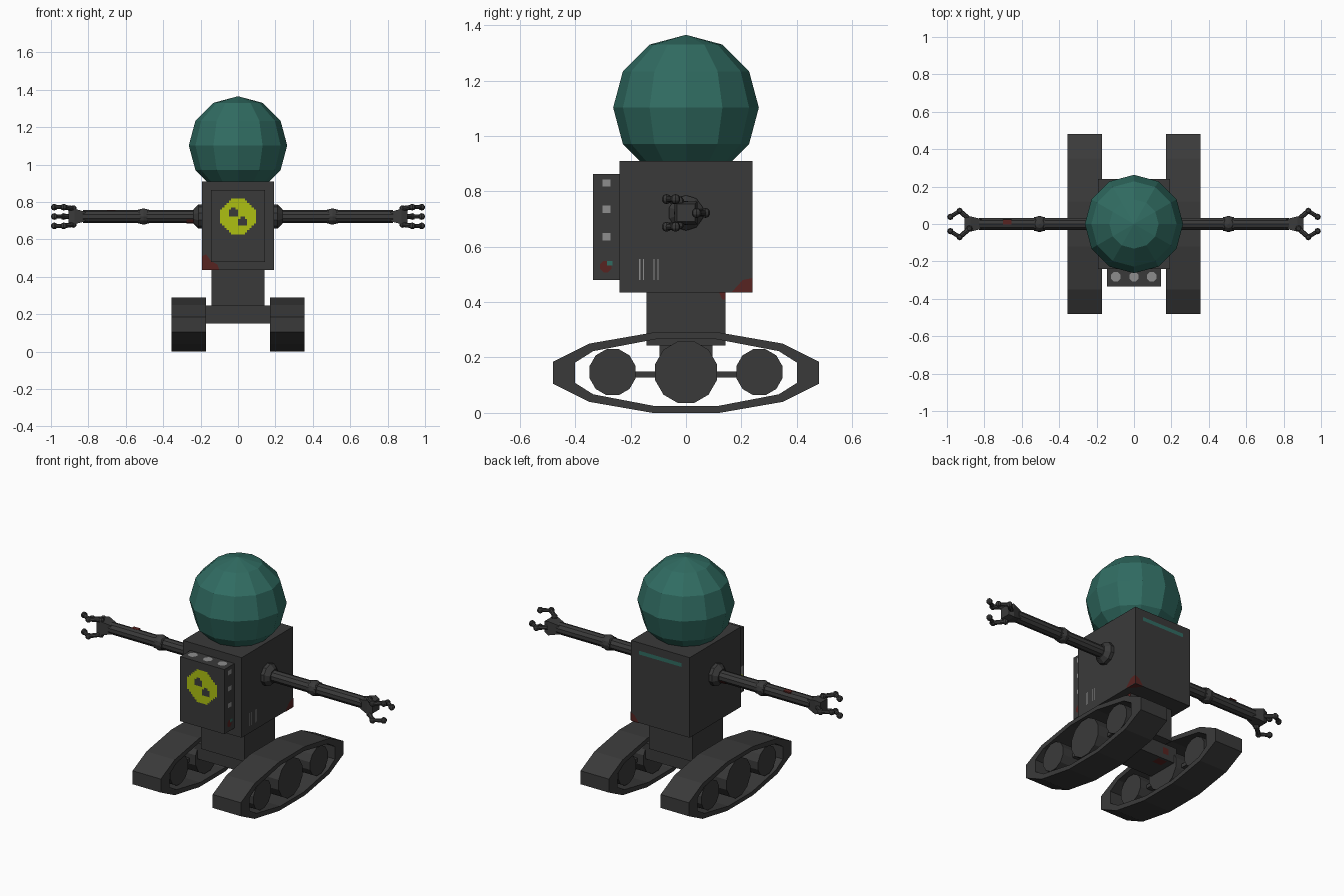
import bpy, bmesh, math
from mathutils import Vector

if "Cube" in bpy.data.objects:
    bpy.data.objects.remove(bpy.data.objects["Cube"])


def material(name, r, g, b):
    m = bpy.data.materials.new(name)
    m.diffuse_color = (r, g, b, 1)
    m.use_nodes = True
    m.node_tree.nodes["Principled BSDF"].inputs["Base Color"].default_value = m.diffuse_color
    return m


DARK = material("dark_metal", 0.042, 0.042, 0.042)
TEAL = material("teal_glass", 0.030, 0.150, 0.122)
YELLOW = material("warning_yellow", 0.42, 0.53, 0.006)
RED = material("rust_red", 0.095, 0.017, 0.015)
GREY = material("light_grey", 0.27, 0.27, 0.27)


def finish(name, bm, mat):
    me = bpy.data.meshes.new(name)
    bm.to_mesh(me)
    bm.free()
    me.materials.append(mat)
    ob = bpy.data.objects.new(name, me)
    bpy.context.collection.objects.link(ob)
    return ob


def box(name, x0, x1, y0, y1, z0, z1, mat=DARK):
    bm = bmesh.new()
    bmesh.ops.create_cube(bm, size=1)
    for v in bm.verts:
        v.co = Vector(((x0 + x1) / 2 + v.co.x * (x1 - x0),
                       (y0 + y1) / 2 + v.co.y * (y1 - y0),
                       (z0 + z1) / 2 + v.co.z * (z1 - z0)))
    bmesh.ops.recalc_face_normals(bm, faces=bm.faces)
    return finish(name, bm, mat)


def rod(name, a, b, r1, r2=None, sides=10, turn=0.0, mat=DARK):
    """Cylinder or cone from point a to point b."""
    a, b = Vector(a), Vector(b)
    bm = bmesh.new()
    bmesh.ops.create_cone(bm, cap_ends=True, segments=sides, radius1=r1,
                          radius2=r1 if r2 is None else r2, depth=(b - a).length)
    rot = (b - a).to_track_quat('Z', 'Y')
    ct, st = math.cos(turn), math.sin(turn)
    for v in bm.verts:
        x, y, z = v.co
        v.co = rot @ Vector((x * ct - y * st, x * st + y * ct, z)) + (a + b) / 2
    return finish(name, bm, mat)


def ball(name, c, r, u=12, v=6, mat=DARK):
    bm = bmesh.new()
    bmesh.ops.create_uvsphere(bm, u_segments=u, v_segments=v, radius=r)
    bmesh.ops.translate(bm, verts=bm.verts, vec=c)
    return finish(name, bm, mat)


def decal(name, axis, at, polys, mat):
    """Flat painted plates; axis is the signed facing direction, such as '+x'."""
    sign = 1 if axis[0] == '+' else -1
    k = 'xyz'.index(axis[1])
    bm = bmesh.new()
    for pts in polys:
        vs = []
        for p in pts:
            co = list(p)
            co.insert(k, at + sign * 0.0025)
            vs.append(bm.verts.new(co))
        f = bm.faces.new(vs)
        f.normal_update()
        if f.normal[k] * sign < 0:
            f.normal_flip()
    return finish(name, bm, mat)


def rect(u, v, w, h):
    return [(u - w, v - h), (u + w, v - h), (u + w, v + h), (u - w, v + h)]


def disc(u, v, r, n=8):
    return [(u + r * math.cos(math.tau * (i + .5) / n),
             v + r * math.sin(math.tau * (i + .5) / n)) for i in range(n)]


def emblem(u, v, size, cells=16):
    """Stepped diamond with two round holes."""
    step = 2 * size / cells
    out = []
    for i in range(cells):
        for j in range(cells):
            a, b = -size + (i + .5) * step, -size + (j + .5) * step
            p, q = a / size, b / size
            if abs(p) + abs(q) > 1.32:
                continue
            if math.hypot(p + .25, q - .22) < .26 or math.hypot(p - .24, q + .28) < .26:
                continue
            out.append(rect(u + a, v + b, step / 2, step / 2))
    return out


# Head, torso and base
ball("head", (0, 0, 1.102), 0.263, mat=TEAL)
box("torso", -.192, .192, -.24, .24, .435, .91)
box("chest_box", -.145, .145, -.335, -.24, .48, .863)
box("waist", -.143, .143, -.143, .143, .243, .436)
box("cross_beam", -.22, .22, -.095, .095, .15, .245)


def loop(q):
    up = q + [(-y, z) for y, z in reversed(q)]
    return up + [(y, -z) for y, z in reversed(up)]


# Tracks and wheels
OUTER = loop([(.48, .04), (.35, .105), (.12, .145)])
INNER = loop([(.40, .037), (.335, .078), (.11, .121)])
for s, side in ((1, "right"), (-1, "left")):
    bm = bmesh.new()
    rings = [[bm.verts.new((s * x, y, z + .145)) for y, z in prof]
             for x, prof in ((.17, OUTER), (.355, OUTER), (.355, INNER), (.17, INNER))]
    n = len(OUTER)
    for k in range(4):
        a, b = rings[k], rings[(k + 1) % 4]
        for i in range(n):
            j = (i + 1) % n
            bm.faces.new((a[i], a[j], b[j], b[i]))
    bmesh.ops.recalc_face_normals(bm, faces=bm.faces)
    finish(side + "_track", bm, DARK)
    for label, y, r in (("front", -.265, .086), ("middle", 0, .115), ("back", .265, .086)):
        rod(f"{side}_{label}_wheel", (s * .20, y, .147), (s * .345, y, .147),
            r, sides=12, turn=math.pi / 12)
    xs = sorted((s * .24, s * .28))
    box(side + "_wheel_rail", *xs, -.265, .265, .128, .15)

    # Arms
    Z = .722
    rod(side + "_shoulder_collar", (s * .185, 0, Z), (s * .212, 0, Z), .064)
    rod(side + "_shoulder_cap", (s * .212, 0, Z), (s * .238, 0, Z), .064, .04)
    rod(side + "_arm", (s * .2, 0, Z), (s * .83, 0, Z), .034)
    rod(side + "_elbow", (s * .475, 0, Z), (s * .535, 0, Z), .038)
    ball(side + "_elbow_ball", (s * .505, 0, Z), .044, 10, 6)
    rod(side + "_palm", (s * .815, 0, Z), (s * .875, 0, Z), .036, .058,
        sides=4, turn=math.pi / 4)
    rod(side + "_palm_end", (s * .875, 0, Z), (s * .905, 0, Z), .058, .045,
        sides=4, turn=math.pi / 4)
    # Two fingers and an opposing thumb
    for label, d, dz in (("upper_finger", -1, .05), ("lower_finger", -1, -.05), ("thumb", 1, 0)):
        root = (s * .88, d * .025, Z + dz * .85)
        knuckle = (s * .932, d * .07, Z + dz)
        tip = (s * .982, d * .038, Z + dz)
        rod(f"{side}_{label}_base", root, knuckle, .013, sides=8)
        rod(f"{side}_{label}_end", knuckle, tip, .011, sides=8)
        for j, p, r in (("root", root, .018), ("knuckle", knuckle, .018), ("tip", tip, .018)):
            ball(f"{side}_{label}_{j}", p, r, 8, 5)

# Chest markings
decal("chest_emblem", '-y', -.335, emblem(0, .722, .097), YELLOW)
decal("top_buttons", '+z', .863, [disc(x, -.282, .027) for x in (-.098, 0, .095)], GREY)
decal("side_buttons", '+x', .145, [rect(-.287, z, .015, .013) for z in (.83, .735, .636)], GREY)
decal("side_rust_spot", '+x', .145, [disc(-.29, .528, .022)], RED)
decal("side_teal_spot", '+x', .146, [rect(-.275, .54, .01, .008)], TEAL)
decal("side_screen", '-x', -.145, [rect(-.2875, .568, .04, .068)], GREY)
decal("side_screen_emblem", '-x', -.147, emblem(-.2875, .568, .034, 10), YELLOW)

# Torso vents and back stripe
decal("side_vents", '+x', .192, [rect(y + d, .517, .002, .038)
                                 for y in (-.16, -.108) for d in (-.007, .007)], GREY)
decal("back_stripe", '+y', .24, [rect(0, .853, .14, .011)], TEAL)

# Rust patches
decal("rust_side", '+x', .192, [[(.165, .436), (.24, .436), (.24, .487), (.205, .48)]], RED)
decal("rust_back", '+y', .24, [[(.192, .436), (.14, .436), (.165, .47), (.192, .487)]], RED)
decal("rust_under", '-z', .435, [[(.192, .24), (.192, .175), (.14, .24)]], RED)
decal("rust_front", '-y', -.24, [[(-.192, .436), (-.1, .436), (-.11, .465), (-.145, .485),
                                  (-.17, .52), (-.192, .51)]], RED)
decal("rust_waist", '+x', .143, [[(.12, .434), (.143, .434), (.143, .41), (.13, .41)]], RED)
decal("rust_beam_back", '+y', .095, [rect(.10, .23, .03, .013), rect(-.14, .2, .02, .02)], RED)
decal("rust_beam_under", '-z', .15, [rect(.12, .07, .03, .02), rect(-.13, .06, .03, .025)], RED)
rod("rust_arm_band", (-.275, 0, .714), (-.235, 0, .714), .030, sides=10, mat=RED)
box("rust_arm_spot", -.70, -.655, -.002, .024, .749, .756, RED)
